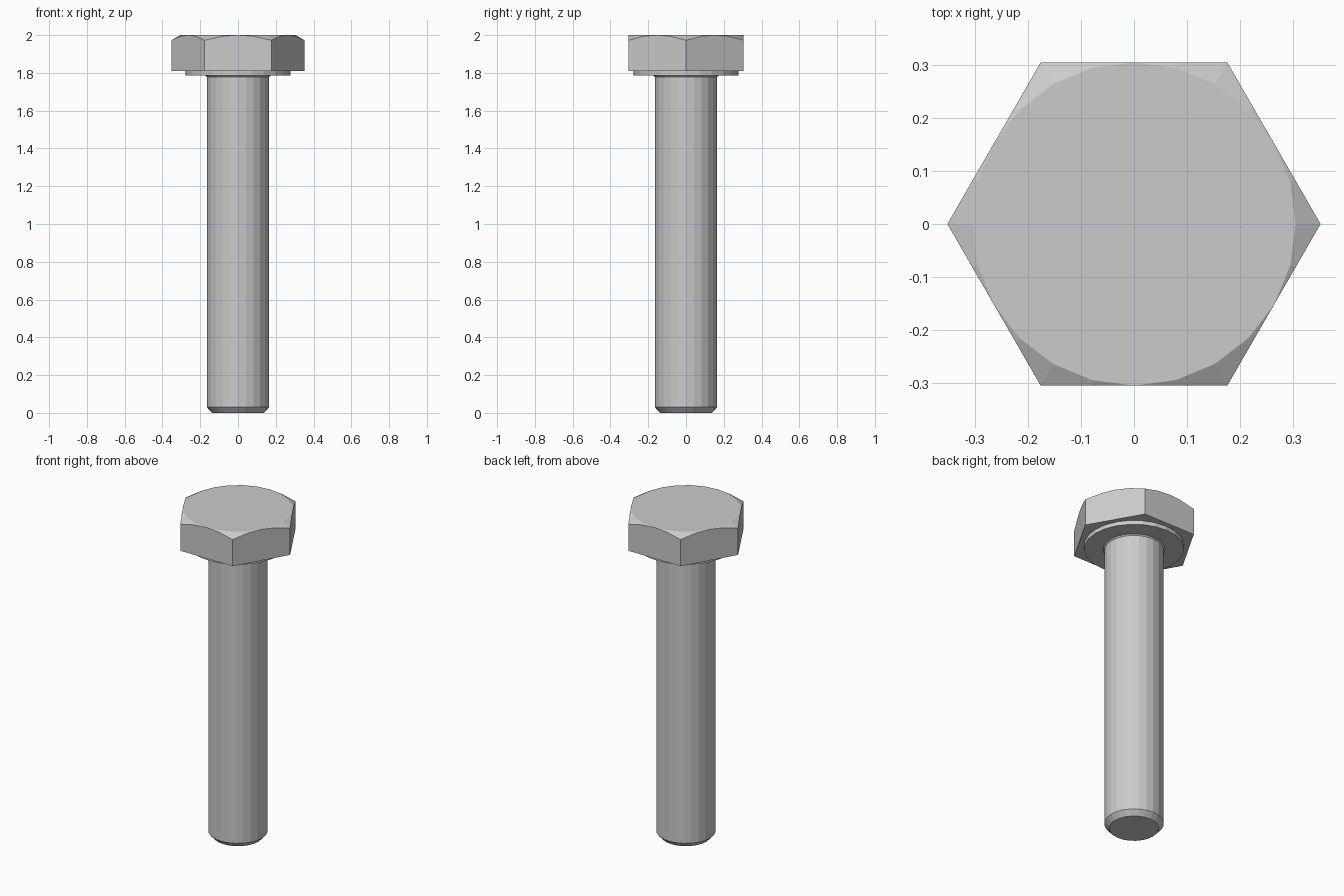
import bpy, bmesh
from math import sin, cos, tan, radians

if "Cube" in bpy.data.objects:
    bpy.data.objects.remove(bpy.data.objects["Cube"])

SIDES = 24
FLAT = 0.305      # half the distance across the hexagon flats
TOP = 2.0


def loft(name, rings):
    """Skin closed rings; each ring is a function: angle in degrees -> (radius, z)."""
    bm = bmesh.new()
    loops = []
    for ring in rings:
        loop = []
        for i in range(SIDES):
            deg = i * 360 / SIDES
            r, z = ring(deg)
            loop.append(bm.verts.new((r * cos(radians(deg)), r * sin(radians(deg)), z)))
        loops.append(loop)
    for a, b in zip(loops, loops[1:]):
        for i in range(SIDES):
            j = (i + 1) % SIDES
            bm.faces.new((a[i], a[j], b[j], b[i]))
    bm.faces.new(loops[0][::-1])
    bm.faces.new(loops[-1])
    bmesh.ops.remove_doubles(bm, verts=bm.verts, dist=1e-5)
    bmesh.ops.recalc_face_normals(bm, faces=bm.faces)
    mesh = bpy.data.meshes.new(name)
    bm.to_mesh(mesh)
    bm.free()
    obj = bpy.data.objects.new(name, mesh)
    bpy.context.collection.objects.link(obj)
    return obj


def circle(r, z):
    return lambda deg: (r, z)


def hex_radius(deg):
    return FLAT / cos(radians(deg % 60 - 30))


# Hexagonal head, corners trimmed by a 30 degree cone
loft("hex_head", [
    lambda d: (hex_radius(d), 1.81),
    lambda d: (hex_radius(d), TOP - (hex_radius(d) - FLAT) * tan(radians(30))),
    circle(FLAT, TOP),
])

# Round bearing face under the head
loft("bearing_face", [circle(0.277, 1.785), circle(0.277, 1.81)])

# Shank with chamfered tip and a tiny fillet under the head
loft("shank", [
    circle(0.138, 0.0), circle(0.165, 0.03),
    circle(0.165, 1.778), circle(0.172, 1.785),
])
